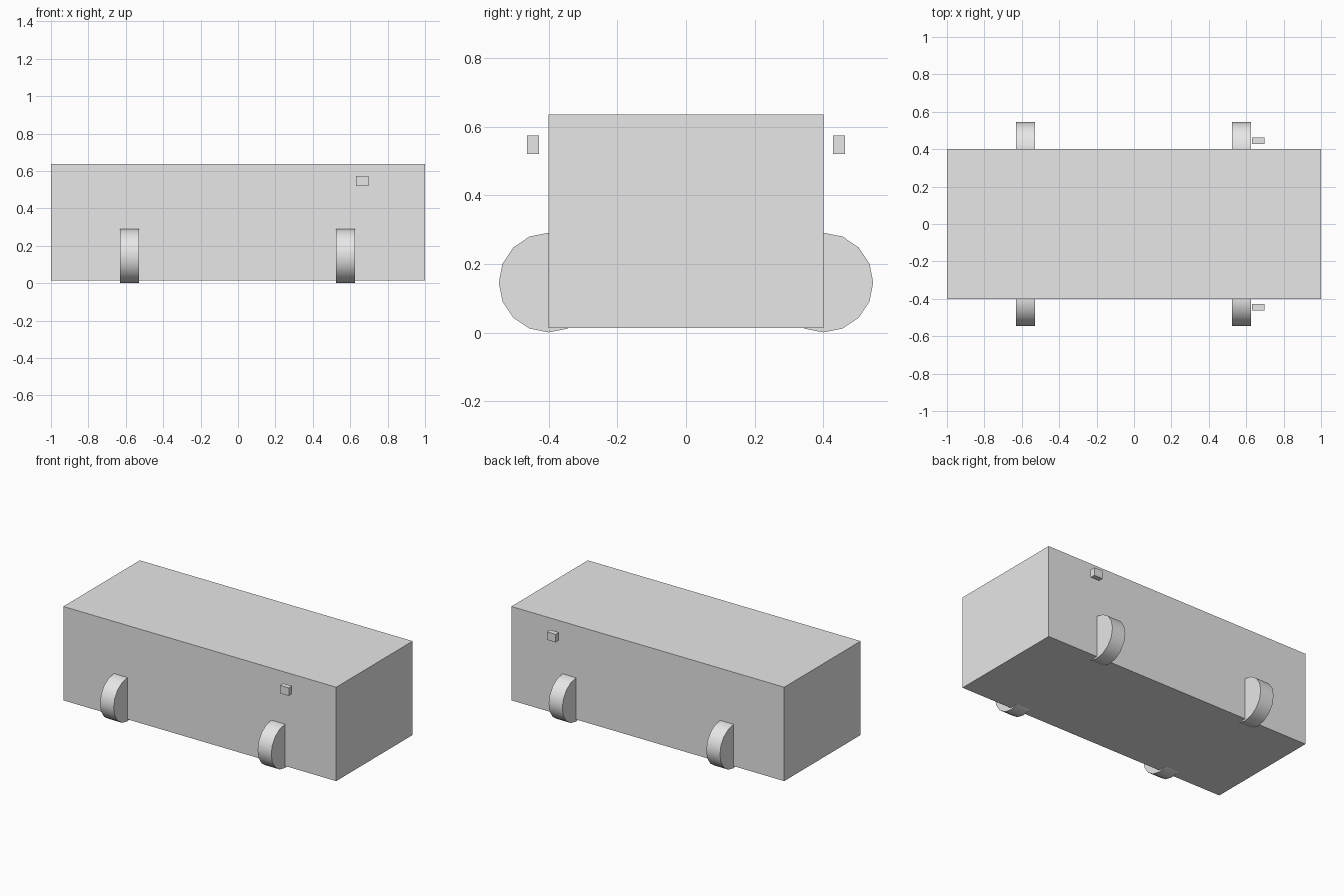
import bpy
import math

default_cube = bpy.data.objects.get("Cube")
if default_cube:
    bpy.data.objects.remove(default_cube, do_unlink=True)

# One plain grey for the whole model
GREY = (0.8, 0.8, 0.8, 1.0)
grey = bpy.data.materials.new("light grey")
grey.use_nodes = True
grey.diffuse_color = GREY
grey.node_tree.nodes["Principled BSDF"].inputs["Base Color"].default_value = GREY


def finish(name):
    obj = bpy.context.object
    obj.name = name
    obj.data.materials.append(grey)
    return obj


def box(name, center, size):
    bpy.ops.mesh.primitive_cube_add(size=1, location=center)
    obj = finish(name)
    obj.scale = size
    bpy.ops.object.transform_apply(location=False, rotation=False, scale=True)
    return obj


def wheel(name, center, radius=0.145, width=0.1):
    bpy.ops.mesh.primitive_cylinder_add(
        vertices=16, radius=radius, depth=width, location=center,
        rotation=(0, math.pi / 2, 0))
    obj = finish(name)
    bpy.ops.object.transform_apply(location=False, rotation=True, scale=False)
    bpy.ops.object.shade_smooth_by_angle(angle=math.radians(40))
    return obj


# Long box body
box("body", (0, 0, 0.325), (2, 0.8, 0.622))

# Wheels half sunk into the sides, and floating side mirrors
for side, y in (("front", -1), ("back", 1)):
    for end, x in (("right", -0.58), ("left", 0.575)):
        wheel(f"{side}_{end}_wheel", (x, y * 0.4, 0.146))
    box(f"{side}_mirror", (0.664, y * 0.445, 0.547), (0.065, 0.035, 0.053))
